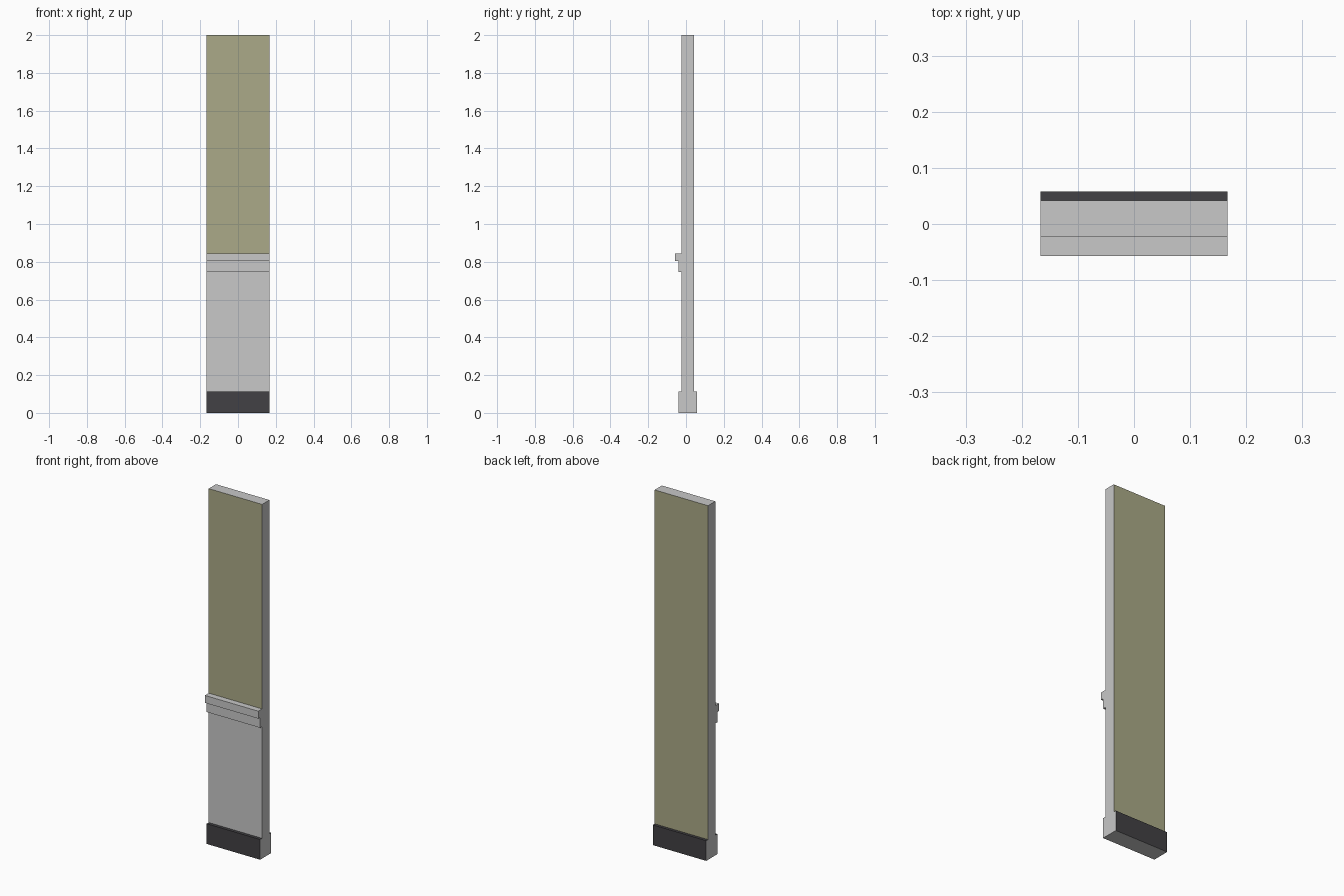
import bpy, bmesh

if "Cube" in bpy.data.objects:
    bpy.data.objects.remove(bpy.data.objects["Cube"])

HALF_W = 0.167


def material(name, rgb):
    m = bpy.data.materials.new(name)
    m.diffuse_color = (*rgb, 1.0)
    m.use_nodes = True
    m.node_tree.nodes["Principled BSDF"].inputs["Base Color"].default_value = m.diffuse_color
    return m


GREY, OLIVE, DARK = 0, 1, 2
materials = [
    material("light grey trim", (0.58, 0.58, 0.58)),
    material("olive wallpaper", (0.407, 0.402, 0.246)),
    material("dark skirting", (0.054, 0.053, 0.058)),
]

# Wall section (y, z) going round; the third value colours the face to the next point
profile = [
    (-0.041, 0.0, GREY),     # underside
    (0.058, 0.0, DARK),      # back skirting
    (0.058, 0.114, DARK),    # back skirting ledge
    (0.042, 0.114, OLIVE),   # back wall
    (0.042, 2.0, GREY),      # top
    (-0.023, 2.0, OLIVE),    # front upper wall
    (-0.023, 0.845, GREY),   # rail top
    (-0.057, 0.845, GREY),   # rail face
    (-0.057, 0.803, GREY),   # rail step
    (-0.041, 0.803, GREY),   # lower rail face
    (-0.041, 0.745, GREY),   # lower rail underside
    (-0.023, 0.745, GREY),   # front lower panel
    (-0.023, 0.114, DARK),   # front skirting ledge
    (-0.041, 0.114, DARK),   # front skirting
]

# Wall panel: section swept across the width with plain grey ends
bm = bmesh.new()
left, right = ([bm.verts.new((x, y, z)) for y, z, _ in profile]
               for x in (-HALF_W, HALF_W))
n = len(profile)
for i, (_, _, colour) in enumerate(profile):
    j = (i + 1) % n
    bm.faces.new((left[i], left[j], right[j], right[i])).material_index = colour
bm.faces.new(right)
bm.faces.new(left[::-1])
bmesh.ops.recalc_face_normals(bm, faces=bm.faces[:])

mesh = bpy.data.meshes.new("wall_panel")
bm.to_mesh(mesh)
bm.free()
for m in materials:
    mesh.materials.append(m)
bpy.context.collection.objects.link(bpy.data.objects.new("wall_panel", mesh))
